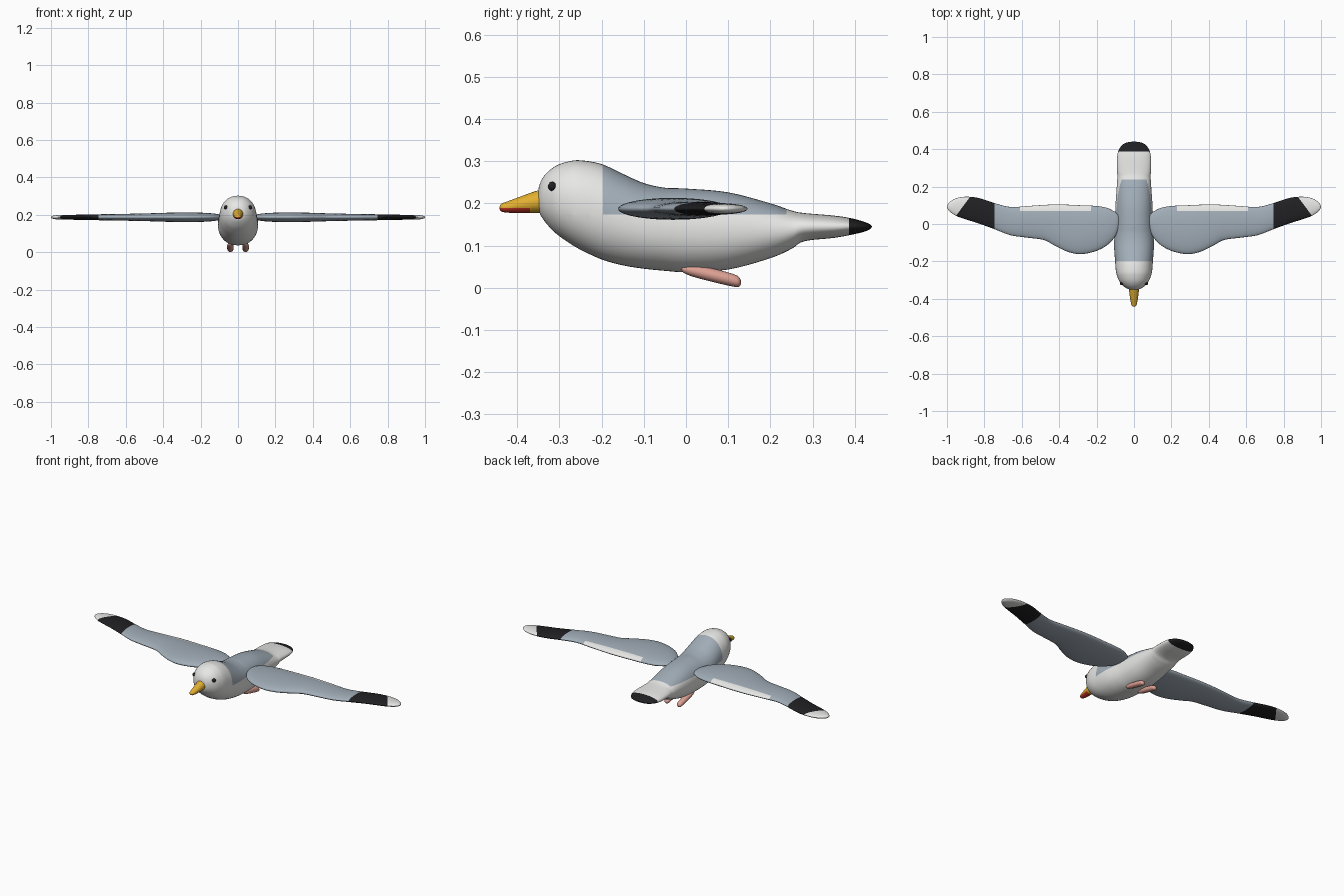
import bpy, bmesh, math
from mathutils import Vector


def material(name, rgb):
    m = bpy.data.materials.new(name)
    m.diffuse_color = (*rgb, 1)
    return m


WHITE = material("white feathers", (0.80, 0.80, 0.79))
GREY = material("grey feathers", (0.36, 0.42, 0.48))
BLACK = material("black", (0.015, 0.015, 0.017))
YELLOW = material("yellow beak", (0.76, 0.43, 0.03))
RED = material("red beak spot", (0.60, 0.04, 0.02))
PINK = material("pink legs", (0.74, 0.36, 0.30))


def spline(rows, steps):
    """Smooth Catmull-Rom resampling of every column in a station table."""
    out = []
    for i in range(len(rows) - 1):
        p = [rows[max(0, min(len(rows) - 1, i + k))] for k in (-1, 0, 1, 2)]
        for s in range(steps):
            t = s / steps
            out.append([0.5 * (2 * b + (c - a) * t + (2 * a - 5 * b + 4 * c - d) * t * t
                               + (3 * b - a - 3 * c + d) * t ** 3) for a, b, c, d in zip(*p)])
    return out + [list(rows[-1])]


def sgn_pow(v, e):
    return math.copysign(abs(v) ** e, v)


def loft(name, rows, point, mats, rule=None, cuts=(), steps=5, sides=40, power=2.0, mirror=False):
    """Skin rings; point(row, c, s) places a ring point; rule picks a material per face."""
    bm = bmesh.new()
    rings = []
    for row in spline(rows, steps):
        ring = []
        for k in range(sides):
            a = 2 * math.pi * k / sides
            c, s = sgn_pow(math.cos(a), 2 / power), sgn_pow(math.sin(a), 2 / power)
            ring.append(bm.verts.new(point(row, c, s)))
        rings.append(ring)
    for r0, r1 in zip(rings, rings[1:]):
        for k in range(sides):
            j = (k + 1) % sides
            bm.faces.new((r0[k], r0[j], r1[j], r1[k]))
    bm.faces.new(rings[0])
    bm.faces.new(rings[-1])
    # clean colour boundaries
    for co, no in cuts:
        bmesh.ops.bisect_plane(bm, geom=bm.verts[:] + bm.edges[:] + bm.faces[:], dist=1e-5,
                               plane_co=co, plane_no=no)
    bmesh.ops.recalc_face_normals(bm, faces=bm.faces)
    for f in bm.faces:
        f.smooth = True
        if rule:
            f.material_index = rule(f.calc_center_median(), f.normal)
    me = bpy.data.meshes.new(name)
    bm.to_mesh(me)
    bm.free()
    for m in mats:
        me.materials.append(m)
    ob = bpy.data.objects.new(name, me)
    bpy.context.collection.objects.link(ob)
    if mirror:
        ob.modifiers.new("mirror", 'MIRROR')
    return ob


def along_y(r, c, s):
    # row: y, bottom, top, half width
    return Vector((r[3] * c, r[0], (r[1] + r[2]) / 2 + (r[2] - r[1]) / 2 * s))


# Body, head and tail in one skin
body = [(-0.352, 0.208, 0.212, 0.002), (-0.348, 0.180, 0.242, 0.030), (-0.335, 0.157, 0.267, 0.053),
        (-0.31, 0.130, 0.288, 0.076), (-0.28, 0.108, 0.299, 0.090), (-0.25, 0.090, 0.302, 0.097),
        (-0.20, 0.067, 0.293, 0.101), (-0.15, 0.053, 0.270, 0.105), (-0.10, 0.045, 0.248, 0.107),
        (-0.05, 0.040, 0.237, 0.105), (0.0, 0.037, 0.235, 0.102), (0.10, 0.043, 0.226, 0.099),
        (0.20, 0.070, 0.200, 0.092), (0.25, 0.092, 0.183, 0.089), (0.28, 0.110, 0.177, 0.090),
        (0.35, 0.118, 0.171, 0.091), (0.39, 0.125, 0.165, 0.084), (0.42, 0.132, 0.157, 0.065),
        (0.435, 0.138, 0.151, 0.040), (0.441, 0.144, 0.146, 0.003)]


def body_rule(p, n):
    if p.y > 0.387:
        return 2
    return 1 if -0.197 < p.y < 0.238 and p.z > 0.173 else 0


loft("body", body, along_y, [WHITE, GREY, BLACK], body_rule, power=2.15, sides=48,
     cuts=[((0, -0.197, 0), (0, 1, 0)), ((0, 0.238, 0), (0, 1, 0)),
           ((0, 0.387, 0), (0, 1, 0)), ((0, 0, 0.173), (0, 0, 1))])

# Beak with red underside near the tip
beak = [(-0.442, 0.186, 0.192, 0.003), (-0.438, 0.181, 0.199, 0.011), (-0.425, 0.178, 0.204, 0.016),
        (-0.39, 0.177, 0.217, 0.022), (-0.35, 0.177, 0.231, 0.027), (-0.32, 0.177, 0.236, 0.029)]
loft("beak", beak, along_y, [YELLOW, RED],
     lambda p, n: int(p.y < -0.37 and p.z < 0.189), sides=24,
     cuts=[((0, -0.37, 0), (0, 1, 0)), ((0, 0, 0.189), (0, 0, 1))])

# Wings: x, leading y, trailing y, half thickness
wing = [(0.075, -0.01, 0.03, 0.004), (0.09, -0.045, 0.055, 0.012), (0.11, -0.08, 0.07, 0.017),
        (0.15, -0.118, 0.088, 0.022), (0.21, -0.147, 0.097, 0.025), (0.283, -0.161, 0.100, 0.026),
        (0.35, -0.150, 0.103, 0.025), (0.42, -0.118, 0.104, 0.023), (0.48, -0.086, 0.102, 0.021),
        (0.57, -0.073, 0.096, 0.019), (0.66, -0.060, 0.091, 0.017), (0.74, -0.030, 0.110, 0.016),
        (0.83, 0.003, 0.139, 0.014), (0.90, 0.025, 0.146, 0.013), (0.95, 0.043, 0.138, 0.012),
        (0.98, 0.062, 0.122, 0.010), (0.995, 0.078, 0.106, 0.006), (1.0, 0.090, 0.094, 0.001)]
tip_co, tip_no = Vector((0.91, 0.1, 0)), Vector((1, 0.74, 0))


def wing_rule(p, n):
    if (p - tip_co).dot(tip_no) > 0:
        return 0
    if p.x > 0.745:
        return 2
    return 0 if 0.23 < p.x < 0.61 and p.y > 0.07 and n.z > 0 else 1


loft("wings", wing,
     lambda r, c, s: Vector((r[0], (r[1] + r[2]) / 2 + (r[2] - r[1]) / 2 * c, 0.187 + r[3] * s)),
     [WHITE, GREY, BLACK], wing_rule, mirror=True,
     cuts=[(tip_co, tip_no), ((0.745, 0, 0), (1, 0, 0)), ((0.61, 0, 0), (1, 0, 0)),
           ((0.23, 0, 0), (1, 0, 0)), ((0, 0.07, 0), (0, 1, 0))])

# Legs tucked back: y, centre z, radius
legs = [(-0.012, 0.046, 0.002), (-0.005, 0.044, 0.009), (0.02, 0.039, 0.014), (0.07, 0.028, 0.016),
        (0.11, 0.018, 0.015), (0.125, 0.014, 0.012), (0.131, 0.013, 0.003)]
loft("legs", legs, lambda r, c, s: Vector((0.041 + 1.1 * r[2] * c, r[0], r[1] + r[2] * s)),
     [PINK], sides=20, mirror=True)

# Eyes
eyes = [(0.011 * -math.cos(a), 0.011 * math.sin(a) + 0.0002)
        for a in [math.pi * k / 8 for k in range(9)]]
loft("eyes", eyes, lambda r, c, s: Vector((0.064 + r[1] * c, -0.317 + r[0] * 0.9, 0.24 + r[1] * s)),
     [BLACK], sides=20, steps=2, mirror=True)
